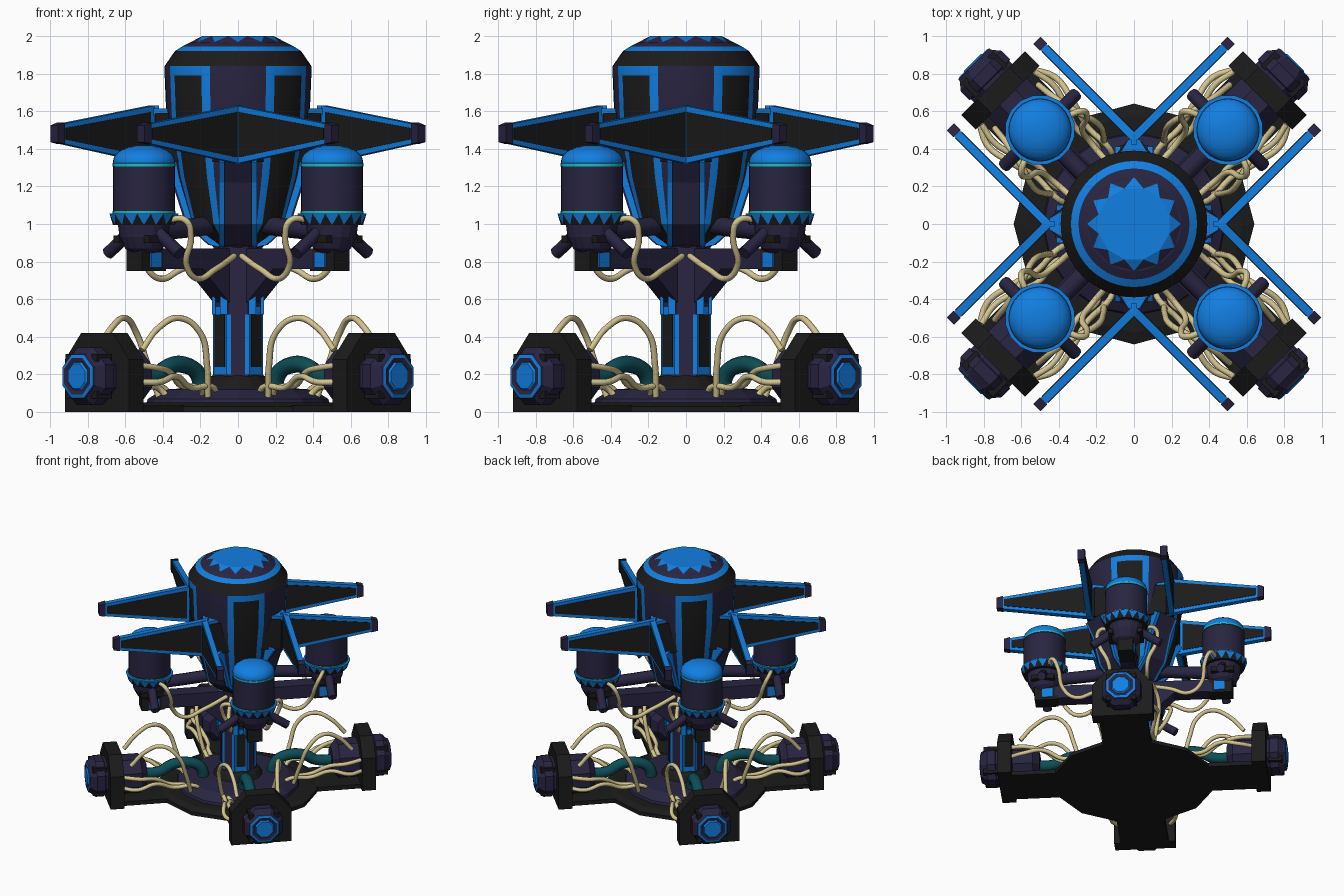
import bpy, bmesh, math
from mathutils import Matrix, Vector

if "Cube" in bpy.data.objects:
    bpy.data.objects.remove(bpy.data.objects["Cube"])

PI = math.pi
PURPLE, BLACK, BLUE, BEIGE, TEAL, CYAN = range(6)
MATS = []
for nm, col in [("dark purple", (0.021, 0.018, 0.052)), ("near black", (0.011, 0.011, 0.011)),
                ("bright blue", (0.006, 0.21, 0.75)), ("beige", (0.66, 0.56, 0.28)),
                ("dark teal", (0.004, 0.075, 0.095)), ("cyan", (0.013, 0.5, 0.58))]:
    m = bpy.data.materials.new(nm)
    m.diffuse_color = (*col, 1)
    m.use_nodes = True
    m.node_tree.nodes["Principled BSDF"].inputs["Base Color"].default_value = m.diffuse_color
    MATS.append(m)


def finish(name, bm, smooth=None):
    bmesh.ops.recalc_face_normals(bm, faces=bm.faces)
    me = bpy.data.meshes.new(name)
    bm.to_mesh(me)
    bm.free()
    for m in MATS:
        me.materials.append(m)
    o = bpy.data.objects.new(name, me)
    bpy.context.collection.objects.link(o)
    if smooth:
        bpy.ops.object.select_all(action='DESELECT')
        o.select_set(True)
        bpy.context.view_layer.objects.active = o
        bpy.ops.object.shade_smooth_by_angle(angle=math.radians(smooth))
    return o


def four(o, start=0):
    """Repeat a part four times around the z axis."""
    o.rotation_euler.z = math.radians(start)
    for k in range(1, 4):
        c = o.copy()
        c.rotation_euler.z = math.radians(start + 90 * k)
        bpy.context.collection.objects.link(c)


def lathe(name, prof, n, rule, mtx=Matrix(), phase=0, smooth=None):
    """Turn (radius, height) points; rule(row, angle in degrees) gives the colour."""
    bm = bmesh.new()
    rings = [[bm.verts.new(mtx @ Vector((r * math.cos(phase + 2 * PI * i / n),
             r * math.sin(phase + 2 * PI * i / n), z))) for i in range(n)] for r, z in prof]
    for j in range(len(rings) - 1):
        for i in range(n):
            k = (i + 1) % n
            f = bm.faces.new((rings[j][i], rings[j][k], rings[j + 1][k], rings[j + 1][i]))
            f.material_index = rule(j, math.degrees(phase) + 360 * (i + .5) / n)
    bm.faces.new(rings[0]).material_index = rule(0, 0)
    bm.faces.new(rings[-1]).material_index = rule(len(prof) - 2, 0)
    return finish(name, bm, smooth)


def zigzag(name, low, high, n, mat_low, mat_high, mtx=Matrix()):
    """Band of alternating triangles, closed at both ends."""
    bm = bmesh.new()
    a, b = [[bm.verts.new(mtx @ Vector((r * math.cos(2 * PI * (i + s) / n),
            r * math.sin(2 * PI * (i + s) / n), z))) for i in range(n)]
            for (r, z), s in ((low, 0), (high, .5))]
    for i in range(n):
        k = (i + 1) % n
        bm.faces.new((a[i], a[k], b[i])).material_index = mat_low
        bm.faces.new((a[k], b[k], b[i])).material_index = mat_high
    bm.faces.new(a).material_index = mat_low
    bm.faces.new(b).material_index = mat_high
    return finish(name, bm)


def prism(name, pts, axis, a, b, mat, mtx=Matrix()):
    """Extrude an outline along an axis from a to b."""
    put = {'x': lambda u, v, t: (t, u, v), 'y': lambda u, v, t: (u, t, v), 'z': lambda u, v, t: (u, v, t)}[axis]
    bm = bmesh.new()
    lo, hi = [[bm.verts.new(mtx @ Vector(put(u, v, t))) for u, v in pts] for t in (a, b)]
    bm.faces.new(lo)
    bm.faces.new(hi)
    for i in range(len(pts)):
        k = (i + 1) % len(pts)
        bm.faces.new((lo[i], lo[k], hi[k], hi[i]))
    for f in bm.faces:
        f.material_index = mat
    return finish(name, bm)


def box(name, x0, x1, y0, y1, z0, z1, mat):
    return prism(name, [(x0, y0), (x1, y0), (x1, y1), (x0, y1)], 'z', z0, z1, mat)


def pipe(name, pts, r, mat, start=0):
    cu = bpy.data.curves.new(name + "_path", 'CURVE')
    cu.dimensions = '3D'
    cu.bevel_depth, cu.bevel_resolution, cu.resolution_u, cu.use_fill_caps = r, 2, 6, True
    sp = cu.splines.new('BEZIER')
    sp.bezier_points.add(len(pts) - 1)
    for bp, p in zip(sp.bezier_points, pts):
        bp.co = p
        bp.handle_left_type = bp.handle_right_type = 'AUTO'
    tmp = bpy.data.objects.new(name + "_path", cu)
    bpy.context.collection.objects.link(tmp)
    me = tmp.evaluated_get(bpy.context.evaluated_depsgraph_get()).to_mesh()
    bm = bmesh.new()
    bm.from_mesh(me)
    for f in bm.faces:
        f.material_index = mat
        f.smooth = True
    bpy.data.objects.remove(tmp)
    four(finish(name, bm), start)


# base plate and stepped foot of the column
lathe("base_plate", [(0.64, 0), (0.64, 0.03), (0.58, 0.05)], 12, lambda j, a: BLACK)
lathe("base_disc", [(0.49, 0.04), (0.48, 0.07), (0.40, 0.12), (0.22, 0.13)], 16, lambda j, a: PURPLE)
lathe("column_foot", [(0.20, 0.12), (0.17, 0.17), (0.13, 0.2)], 16, lambda j, a: BLACK)
# central column with framed panels and edge strips
lathe("column", [(0.15, 0.17), (0.14, 0.22), (0.14, 0.92)], 8, lambda j, a: PURPLE, phase=PI / 8)
four(box("column_frame", 0.12, 0.134, -0.052, 0.052, 0.2, 0.56, BLUE), 45)
four(box("column_panel", 0.12, 0.139, -0.036, 0.036, 0.24, 0.52, BLACK), 45)
for s in (-1, 1):
    four(box("column_strip", 0.12, 0.137, s * 0.075 - 0.02, s * 0.075 + 0.02, 0.52, 0.87, BLUE))
    four(box("column_low_strip", 0.12, 0.134, s * 0.05 - 0.012, s * 0.05 + 0.012, 0.2, 0.52, BLUE))

# upper body: purple on the axes, blue-framed black panels on the diagonals


def body_rule(j, a):
    if j >= 6:
        return (BLACK, BLUE, PURPLE)[j - 6]
    off = abs(a % 90 - 45)
    if off > 22.5:
        return PURPLE
    return BLUE if off > 15 or j == 5 else BLACK


lathe("body", [(0.11, 0.85), (0.15, 0.9), (0.26, 1.0), (0.33, 1.25), (0.38, 1.55), (0.39, 1.79),
               (0.39, 1.84), (0.335, 1.92), (0.295, 1.945), (0.25, 1.968)], 48, body_rule, smooth=20)
zigzag("body_cap", (0.25, 1.968), (0.195, 2.0), 12, PURPLE, BLUE)

# keels on the four axes with blue edges, and the wedges carrying the fins
KEEL = [(0.08, 0.87), (0.16, 0.89), (0.28, 1.0), (0.35, 1.22), (0.42, 1.33), (0.3, 1.4), (0.1, 1.2)]
four(prism("keel", KEEL, 'y', -0.075, 0.075, PURPLE))
four(prism("keel_edge", [(x - 0.008, z) for x, z in KEEL], 'y', -0.1, 0.1, BLUE))
four(prism("fin_wedge", [(0.3, -0.15), (0.44, -0.04), (0.44, 0.04), (0.3, 0.15)], 'z', 1.33, 1.59, BLACK))
four(prism("fin_wedge_cap", [(0.3, -0.12), (0.45, -0.03), (0.45, 0.03), (0.3, 0.12)], 'z', 1.58, 1.615, BLUE))
four(box("fin_spine", 0.42, 0.482, -0.014, 0.014, 1.32, 1.63, BLUE))

# eight fins in four open V pairs
for s in (-1, 1):
    M = Matrix.Translation((0.46, 0, 0)) @ Matrix.Rotation(s * PI / 4, 4, 'Z')
    four(prism("fin", [(0, 1.32), (0, 1.63), (0.70, 1.53), (0.70, 1.43)], 'y', -0.022, 0.022, BLUE, M))
    four(prism("fin_panel", [(0.03, 1.355), (0.03, 1.595), (0.67, 1.51), (0.67, 1.45)],
               'y', -0.026, 0.026, BLACK, M))
    four(prism("fin_tip", [(0.68, 1.425), (0.68, 1.54), (0.73, 1.525), (0.73, 1.435)],
               'y', -0.028, 0.028, PURPLE, M))

# diagonal arms with gussets and end blocks
four(prism("arm_gusset", [(0.1, 0.56), (0.1, 0.8), (0.36, 0.8), (0.28, 0.72)], 'y', -0.06, 0.06, PURPLE), 45)
four(box("arm", 0.08, 0.62, -0.06, 0.06, 0.76, 0.87, PURPLE), 45)
four(box("arm_end", 0.6, 0.78, -0.06, 0.06, 0.75, 0.87, BLACK), 45)
four(box("arm_end_plate", 0.64, 0.72, -0.068, 0.068, 0.77, 0.85, BLUE), 45)
pipe("pod_strut", [(0.15, 0, 1.0), (0.35, 0, 0.98), (0.62, 0, 0.96)], 0.05, PURPLE, 45)

# four domed pods
P = Matrix.Translation((0.707, 0, 0))
dome = [(0.165 * math.cos(t * PI / 12), 1.335 + 0.085 * math.sin(t * PI / 12)) for t in range(6)]
four(lathe("pod", [(0.165, 1.04), (0.165, 1.055), (0.168, 1.057), (0.168, 1.068), (0.165, 1.07), (0.165, 1.305),
                   (0.168, 1.307), (0.168, 1.322), (0.165, 1.324)] + dome, 32,
           lambda j, a: CYAN if j in (2, 6) else (BLUE if j > 6 else PURPLE), P, smooth=35), 45)
four(zigzag("pod_collar", (0.165, 0.995), (0.187, 1.055), 16, BLACK, BLUE, P), 45)
four(lathe("pod_bowl", [(0.06, 0.84), (0.10, 0.87), (0.13, 0.93), (0.14, 1.01)], 16, lambda j, a: PURPLE, P), 45)
for s in (-1, 1):
    pipe("pod_stub", [(0.707, s * 0.09, 0.97), (0.707, s * 0.18, 0.905), (0.707, s * 0.27, 0.845)], 0.035, PURPLE, 45)
    four(box("pod_clip", 0.62, 0.80, s * 0.115 - 0.02, s * 0.115 + 0.02, 0.9, 0.94, BLACK), 45)

# base arms, brackets and the engines they hold
four(box("base_arm", 0.45, 1.06, -0.19, 0.19, 0, 0.035, BLACK), 45)
four(prism("bracket", [(-0.24, 0), (0.24, 0), (0.24, 0.28), (0.12, 0.42), (-0.12, 0.42), (-0.24, 0.28)],
           'x', 0.95, 1.06, BLACK), 45)
E = Matrix.Translation((0, 0, 0.19)) @ Matrix.Rotation(PI / 2, 4, 'Y')
four(lathe("engine", [(0.10, 0.74), (0.155, 0.79), (0.155, 1.08), (0.165, 1.085), (0.165, 1.15), (0.13, 1.19),
                      (0.125, 1.205), (0.105, 1.21), (0.08, 1.205), (0.07, 1.215)], 8,
           lambda j, a: BLUE if j in (6, 8) else PURPLE, E, PI / 8), 45)
for k in range(4):
    t = k * PI / 2 + PI / 4
    y, z = 0.14 * math.cos(t), 0.19 + 0.14 * math.sin(t)
    four(box("engine_clamp", 1.07, 1.18, y - 0.02, y + 0.02, z - 0.02, z + 0.02, BLACK), 45)

# teal feed pipes and beige hoses, mirrored across each diagonal
pipe("feed_pipe", [(0.27, 0, 0.08), (0.30, 0, 0.2), (0.40, 0, 0.25), (0.53, 0, 0.24), (0.62, 0, 0.19),
                   (0.78, 0, 0.18)], 0.045, TEAL, 45)
HOSES = {
    "high_hose": [(0.16, 0.42, 0.08), (0.165, 0.48, 0.25), (0.2, 0.54, 0.42), (0.31, 0.6, 0.5),
                  (0.42, 0.67, 0.45), (0.51, 0.74, 0.33)],
    "low_hose": [(0.19, 0.36, 0.06), (0.2, 0.42, 0.125), (0.3, 0.5, 0.14), (0.36, 0.62, 0.21),
                 (0.43, 0.74, 0.235), (0.53, 0.81, 0.25)],
    "foot_hose": [(0.11, 0.34, 0.06), (0.13, 0.4, 0.13), (0.25, 0.52, 0.13), (0.33, 0.66, 0.19),
                  (0.42, 0.78, 0.16), (0.53, 0.82, 0.16)],
    "pod_hose": [(0.02, 0.12, 0.83), (0.12, 0.3, 0.76), (0.22, 0.42, 0.71), (0.275, 0.5, 0.79),
                 (0.25, 0.57, 0.93), (0.28, 0.6, 1.02), (0.38, 0.56, 1.02)]}
for nm, pts in HOSES.items():
    pipe(nm, pts, 0.017, BEIGE)
    pipe(nm + "_mirrored", [(y, x, z) for x, y, z in pts], 0.017, BEIGE)
